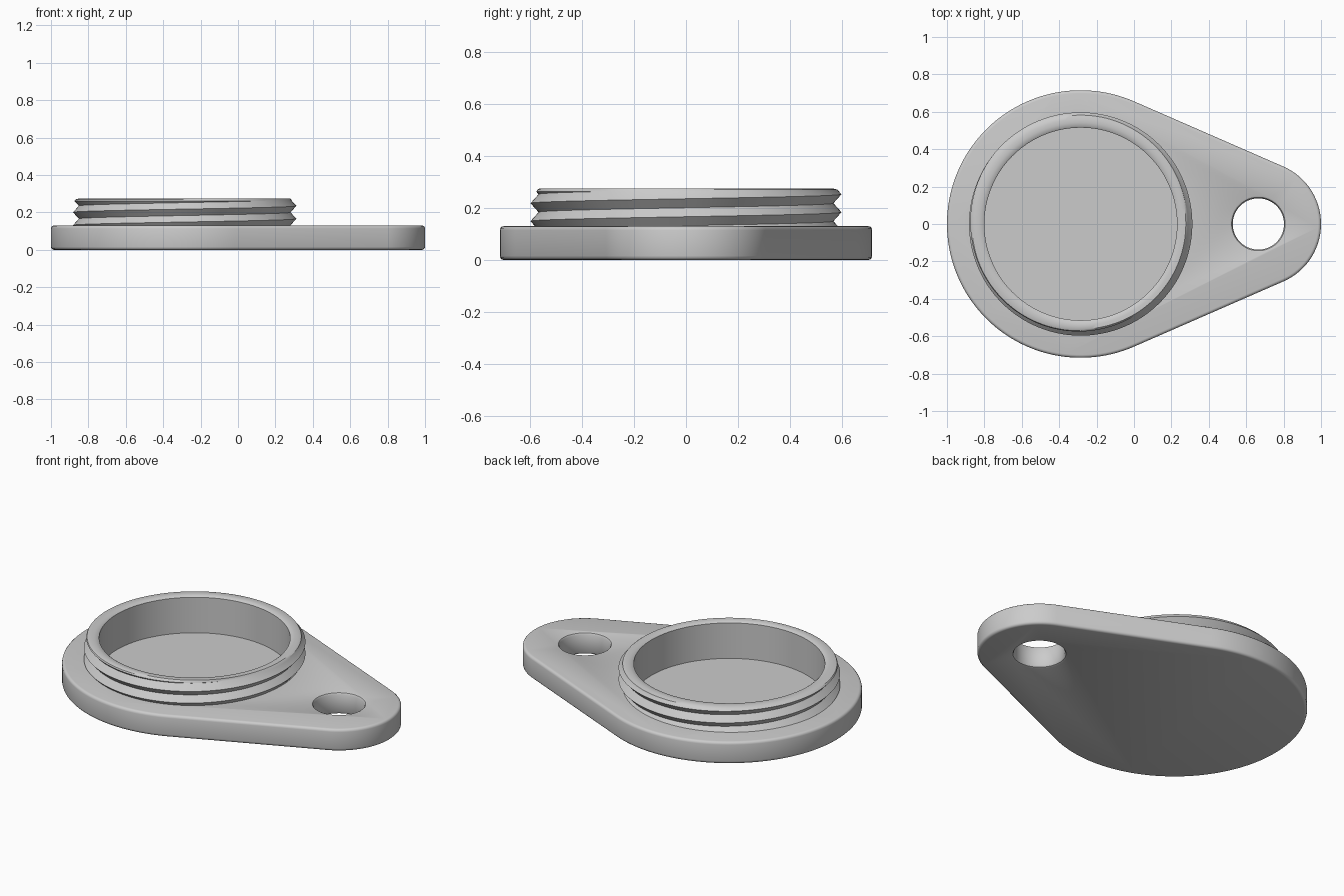
import bpy, bmesh, math

if "Cube" in bpy.data.objects:
    bpy.data.objects.remove(bpy.data.objects["Cube"], do_unlink=True)

CUP_X, CUP_R = -0.285, 0.715       # large end of the plate
EAR_X, EAR_R = 0.665, 0.335        # small end of the plate
BORE, TOP, FLOOR = 0.515, 0.13, 0.055
SEGS = 128

grey = bpy.data.materials.new("plain grey")
grey.use_nodes = True
grey.diffuse_color = (0.6, 0.6, 0.6, 1)
grey.node_tree.nodes["Principled BSDF"].inputs["Base Color"].default_value = (0.6, 0.6, 0.6, 1)


def loft(name, loops, caps=True):
    """Skin a stack of equally long closed loops."""
    bm = bmesh.new()
    rows = [[bm.verts.new(p) for p in loop] for loop in loops]
    n = len(rows[0])
    for a, b in zip(rows, rows[1:]):
        for i in range(n):
            j = (i + 1) % n
            bm.faces.new((a[i], a[j], b[j], b[i]))
    if caps:
        bm.faces.new(rows[0][::-1])
        bm.faces.new(rows[-1])
    return finish(name, bm)


def finish(name, bm):
    bmesh.ops.recalc_face_normals(bm, faces=bm.faces)
    mesh = bpy.data.meshes.new(name)
    bm.to_mesh(mesh)
    bm.free()
    mesh.materials.append(grey)
    obj = bpy.data.objects.new(name, mesh)
    bpy.context.collection.objects.link(obj)
    return obj


def arc(cx, r, start, end, steps, z):
    angles = [start + (end - start) * i / steps for i in range(steps + 1)]
    return [(cx + r * math.cos(a), r * math.sin(a), z) for a in angles]


def circle(cx, r, z):
    return arc(cx, r, 0, math.tau, SEGS, z)[:-1]


# Teardrop plate with rounded rims
tangent = math.acos((CUP_R - EAR_R) / (EAR_X - CUP_X))


def teardrop(inset, z):
    return (arc(EAR_X, EAR_R - inset, -tangent, tangent, 40, z)
            + arc(CUP_X, CUP_R - inset, tangent, math.tau - tangent, 90, z))


edge = [(0.016, 0), (0.008, 0.002), (0.002, 0.008), (0, 0.016)]
sides = edge + [(d, TOP - z) for d, z in reversed(edge)]
plate = loft("flange_plate", [teardrop(d, z) for d, z in sides])

# Cutters: cup pocket and flared bolt hole
pocket = loft("pocket_cutter", [circle(CUP_X, BORE, z) for z in (FLOOR, 0.3)])
flare = [(0.152, -0.01), (0.152, 0), (0.143, 0.004), (0.137, 0.014)]
hole_profile = flare + [(r, TOP - z) for r, z in reversed(flare)]
hole = loft("hole_cutter", [circle(EAR_X, r, z) for r, z in hole_profile])

for cutter in (pocket, hole):
    cut = plate.modifiers.new(cutter.name, "BOOLEAN")
    cut.operation, cut.solver, cut.object = "DIFFERENCE", "EXACT", cutter
    bpy.context.view_layer.objects.active = plate
    plate.select_set(True)
    bpy.ops.object.modifier_apply(modifier=cut.name)
    bpy.data.objects.remove(cutter, do_unlink=True)

# Threaded collar: helical rows clamped between the plate and the rim
CREST, ROOT, PITCH, START, RIM = 0.597, 0.566, 0.069, 0.166, 0.262


def thread_radius(turn, z):
    phase = ((z - START) / PITCH - turn) % 1
    return ROOT + (CREST - ROOT) * abs(1 - 2 * phase)


def collar_column(turn):
    pts = []
    for k in range(-4, 5):
        z = min(max(START + PITCH * (k / 2 + turn), TOP), RIM)
        pts.append((thread_radius(turn, z), z))
    r = pts[-1][0]
    pts += [(min(r - 0.004, 0.582), 0.27), (0.562, 0.275), (0.542, 0.275),
            (0.523, 0.272), (BORE, 0.266), (BORE, TOP)]
    a = turn * math.tau
    return [(CUP_X + r * math.cos(a), r * math.sin(a), z) for r, z in pts]


bm = bmesh.new()
columns = [[bm.verts.new(p) for p in collar_column(i / SEGS)] for i in range(SEGS + 1)]
for a, b in zip(columns, columns[1:]):
    for i in range(len(a) - 1):
        bm.faces.new((a[i], b[i], b[i + 1], a[i + 1]))
bmesh.ops.remove_doubles(bm, verts=bm.verts, dist=0.0001)
collar = finish("threaded_collar", bm)

# Smooth shading with crisp edges
for obj in (plate, collar):
    obj.select_set(True)
bpy.context.view_layer.objects.active = plate
bpy.ops.object.shade_smooth_by_angle(angle=math.radians(32))
